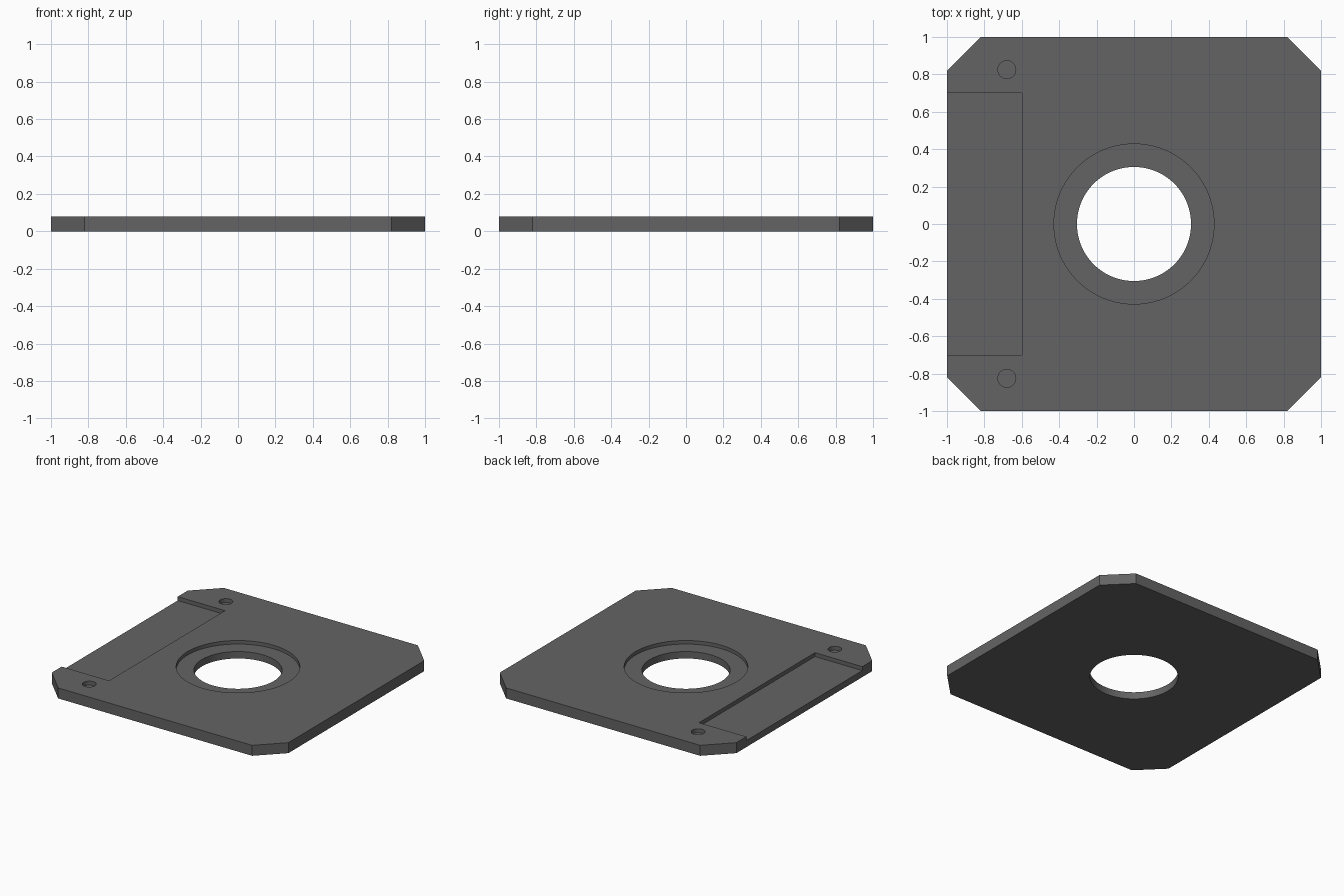
import bpy, bmesh, math

cube = bpy.data.objects.get("Cube")
if cube:
    bpy.data.objects.remove(cube, do_unlink=True)

HALF, CORNER, THICK = 1.0, 0.18, 0.08
RECESS = 0.03

grey = bpy.data.materials.new("dark grey")
grey.use_nodes = True
colour = (0.127, 0.127, 0.127, 1)
grey.diffuse_color = colour
grey.node_tree.nodes["Principled BSDF"].inputs["Base Color"].default_value = colour


def prism(name, outline, bottom, top):
    """Extrude a flat outline between two heights."""
    bm = bmesh.new()
    face = bm.faces.new([bm.verts.new((x, y, bottom)) for x, y in outline])
    side = bmesh.ops.extrude_face_region(bm, geom=[face])["geom"]
    verts = [v for v in side if isinstance(v, bmesh.types.BMVert)]
    bmesh.ops.translate(bm, verts=verts, vec=(0, 0, top - bottom))
    bmesh.ops.recalc_face_normals(bm, faces=bm.faces)
    mesh = bpy.data.meshes.new(name)
    bm.to_mesh(mesh)
    bm.free()
    mesh.materials.append(grey)
    obj = bpy.data.objects.new(name, mesh)
    bpy.context.collection.objects.link(obj)
    return obj


def circle(x, y, radius, sides):
    return [(x + radius * math.cos(math.tau * i / sides),
             y + radius * math.sin(math.tau * i / sides)) for i in range(sides)]


def cut(target, name, outline, bottom):
    """Remove everything inside the outline above the given height."""
    cutter = prism(name, outline, bottom, THICK + 0.1)
    cutter.hide_render = True
    mod = target.modifiers.new(name, "BOOLEAN")
    mod.operation, mod.solver, mod.object = "DIFFERENCE", "EXACT", cutter
    bpy.context.view_layer.objects.active = target
    bpy.ops.object.modifier_apply(modifier=mod.name)
    bpy.data.objects.remove(cutter, do_unlink=True)


# Square plate with clipped corners
c = HALF - CORNER
plate = prism("mounting_plate", [(-c, -HALF), (c, -HALF), (HALF, -c), (HALF, c),
                                 (c, HALF), (-c, HALF), (-HALF, c), (-HALF, -c)], 0, THICK)

# Central hole with a wider shallow step around it
cut(plate, "centre_hole", circle(0, 0, 0.305, 96), -0.1)
cut(plate, "centre_step", circle(0, 0, 0.428, 96), THICK - 0.027)

# Pocket open to one side
cut(plate, "side_pocket", [(-1.1, -0.7), (-0.6, -0.7), (-0.6, 0.7), (-1.1, 0.7)], THICK - RECESS)

# Blind pin holes at both ends of the pocket
for side in (-1, 1):
    cut(plate, "pin_hole", circle(-0.68, side * 0.825, 0.048, 32), THICK - RECESS)

# Smooth round walls, sharp edges
bpy.ops.object.select_all(action="DESELECT")
plate.select_set(True)
bpy.context.view_layer.objects.active = plate
bpy.ops.object.shade_smooth_by_angle(angle=math.radians(30))
